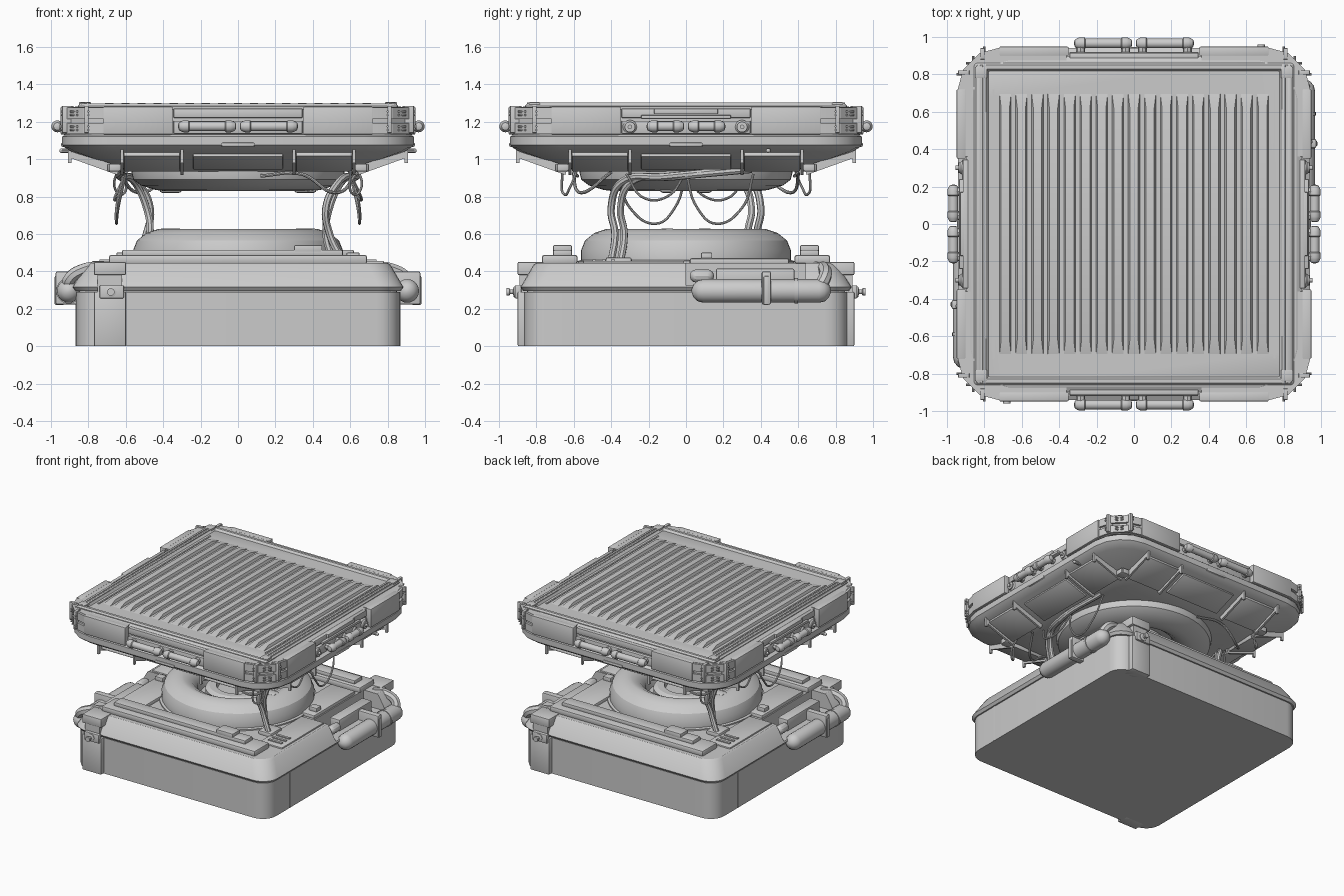
import bpy, bmesh, math
from mathutils import Matrix, Vector

if "Cube" in bpy.data.objects:
    bpy.data.objects.remove(bpy.data.objects["Cube"])

PI = math.pi

def finish(name, bm, turns=1):
    """Turn a bmesh into an object, repeated round z the given number of times."""
    bmesh.ops.recalc_face_normals(bm, faces=bm.faces)
    me = bpy.data.meshes.new(name)
    bm.to_mesh(me)
    bm.free()
    for k in range(turns):
        ob = bpy.data.objects.new(name, me)
        ob.rotation_euler.z = 2 * PI * k / turns
        bpy.context.collection.objects.link(ob)
    return ob

def box(name, x, y, z, bevel=0, turns=1, tilt=0):
    bm = bmesh.new()
    size = (x[1] - x[0], y[1] - y[0], z[1] - z[0])
    mid = (sum(x) / 2, sum(y) / 2, sum(z) / 2)
    bmesh.ops.create_cube(bm, size=1, matrix=Matrix.Diagonal((*size, 1)))
    if bevel:
        bmesh.ops.bevel(bm, geom=bm.edges[:], offset=bevel, segments=2, profile=0.5, affect='EDGES')
    bm.transform(Matrix.Translation(mid) @ Matrix.Rotation(tilt, 4, 'X'))
    return finish(name, bm, turns)

def skin(bm, rings, caps=True):
    vs = [[bm.verts.new(p) for p in r] for r in rings]
    n = len(vs[0])
    for a, b in zip(vs, vs[1:]):
        for i in range(n):
            bm.faces.new((a[i], a[(i + 1) % n], b[(i + 1) % n], b[i]))
    if caps:
        bm.faces.new(vs[0])
        bm.faces.new(vs[-1])

def loft(name, sections, seg=4):
    """Stack rounded rectangles (half x, half y, corner radius, z)."""
    bm, rings = bmesh.new(), []
    for hx, hy, r, z in sections:
        ring = []
        for q, (sx, sy) in enumerate(((1, 1), (-1, 1), (-1, -1), (1, -1))):
            for i in range(seg + 1):
                a = PI / 2 * (q + i / seg)
                ring.append((sx * (hx - r) + r * math.cos(a), sy * (hy - r) + r * math.sin(a), z))
        rings.append(ring)
    skin(bm, rings)
    return finish(name, bm)

def lathe(name, profile, n=48, m=Matrix(), turns=1):
    bm = bmesh.new()
    skin(bm, [[(r * math.cos(2 * PI * i / n), r * math.sin(2 * PI * i / n), z) for i in range(n)]
              for r, z in profile])
    bm.transform(m)
    return finish(name, bm, turns)

def rod(name, a, b, profile, n=16, turns=1):
    """Lathe from a to b; profile z below 0 counts back from the far end."""
    a, b = Vector(a), Vector(b)
    d = b - a
    prof = [(r, z if z >= 0 else d.length + z) for r, z in profile]
    m = Matrix.Translation(a) @ d.to_track_quat('Z', 'Y').to_matrix().to_4x4()
    return lathe(name, prof, n, m, turns)

def capsule(r):
    q = [(r * math.sin(t), r * (1 - math.cos(t))) for t in (0.15, 0.6, 1.1, PI / 2)]
    return q + [(a, -max(b, 1e-4)) for a, b in reversed(q)]

def cable(name, pts, r):
    cu = bpy.data.curves.new(name, 'CURVE')
    cu.dimensions, cu.bevel_depth, cu.bevel_resolution, cu.resolution_u = '3D', r, 2, 8
    sp = cu.splines.new('BEZIER')
    sp.bezier_points.add(len(pts) - 1)
    for bp, p in zip(sp.bezier_points, pts):
        bp.co = p
        bp.handle_left_type = bp.handle_right_type = 'AUTO'
    tmp = bpy.data.objects.new(name, cu)
    bpy.context.collection.objects.link(tmp)
    me = bpy.data.meshes.new_from_object(tmp.evaluated_get(bpy.context.evaluated_depsgraph_get()))
    bpy.data.objects.remove(tmp)
    bm = bmesh.new()
    bm.from_mesh(me)
    finish(name, bm, 2)

def corner_band(name, h, r, start, thick, z0, z1):
    """Strip that wraps one rounded corner, repeated on all four."""
    arc = [PI / 2 * (i / 3 - 1) for i in range(4)]
    def side(h, r):
        return [(start, -h)] + [(h - r + r * math.cos(a), r - h + r * math.sin(a)) for a in arc] + [(h, -start)]
    pts = side(h, r) + side(h - thick, r - thick * 0.5)[::-1]
    bm = bmesh.new()
    skin(bm, [[(x, y, z) for x, y in pts] for z in (z0, z1)])
    finish(name, bm, 4)

# ---- Base housing: lower walls, groove, chamfered lid with side notches
loft("base_walls", [(.865, .865, .12, 0), (.865, .865, .12, .29)], 6)
loft("base_groove", [(.85, .85, .11, .28), (.85, .85, .11, .31)], 6)
lid = loft("base_lid", [(.87, .87, .12, .295), (.885, .885, .13, .315), (.815, .815, .12, .435), (.80, .80, .11, .445)], 6)
for s in (1, -1):
    cut = box("notch_cutter", (s * .68, s * 1.0) if s > 0 else (-1, -.68),
              (0, .64) if s > 0 else (-.64, 0), (.325, .6))
    cut.hide_render = True
    mod = lid.modifiers.new("notch", 'BOOLEAN')
    mod.object, mod.solver = cut, 'EXACT'
    bpy.context.view_layer.objects.active = lid
    bpy.ops.object.modifier_apply(modifier=mod.name)
    bpy.data.objects.remove(cut)

# Corner latch columns and knobs
box("latch_column", (-.77, -.60), (-.90, -.80), (0, .29), .006, 2)
box("latch_column_top", (-.77, -.60), (-.90, -.74), (.38, .45), .006, 2)
box("latch_neck", (-.75, -.62), (-.89, -.80), (.29, .385), 0, 2)
box("latch_plate", (-.74, -.61), (-.915, -.88), (.255, .325), .006, 2)
rod("latch_knob", (-.68, -.90, .29), (-.68, -.96, .29), [(.03, 0), (.03, .02), (.012, .025), (.012, .04), (.02, .045), (.02, -.001)], turns=2)

# Side canisters with clamps and fittings
rod("side_canister", (.905, .03, .295), (.905, .775, .295), capsule(.063), 20, 2)
rod("canister_collar", (.905, .58, .295), (.905, .60, .295), [(.068, 0), (.068, -.001)], 20, 2)
box("canister_clamp", (.72, .975), (.405, .455), (.222, .40), .01, 2)
box("canister_bracket", (.93, .98), (.415, .445), (.22, .375), .006, 2)
box("notch_fitting", (.71, .80), (.16, .58), (.32, .415), .01, 2)
rod("notch_pipe", (.80, .02, .375), (.80, .15, .375), capsule(.035), 12, 2)
cable("canister_elbow", [(.905, .70, .30), (.90, .74, .36), (.82, .74, .41), (.72, .70, .42)], .035)

# Deck plates, front bars and seams
box("deck_bar", (-.69, .69), (-.77, -.58), (.44, .487), .012, 2)
box("deck_bar_step", (-.62, .56), (-.71, -.61), (.48, .515), .008, 2)
box("deck_bar_box", (.30, .45), (-.71, -.61), (.50, .54), .006, 2)
box("deck_side_plate", (.58, .78), (-.55, -.01), (.435, .456), .006, 2)
for i in range(3):
    box("deck_slat", (.62, .74), (-.50 + i * .05, -.48 + i * .05), (.45, .464), 0, 2)
box("deck_inner_plate", (.45, .67), (.02, .55), (.435, .47), .01, 2)
box("lid_panel_seam", (.55, .868), (-.575, -.565), (0, .29), 0, 2)
box("deck_latch", (.58, .65), (.08, .14), (.46, .50), .006, 2)

# ---- Lower and upper rings
lathe("lower_ring", [(.02, .47), (.28, .47), (.30, .55), (.34, .595), (.40, .625), (.43, .625), (.49, .605), (.54, .565), (.562, .51), (.562, .46), (.58, .455), (.58, .43)], 64)
lathe("lower_ring_core", [(.24, .46), (.24, .53), (.21, .55), (.16, .55), (.15, .52), (.02, .52)])
lathe("upper_ring", [(.02, .91), (.28, .91), (.30, .875), (.35, .84), (.40, .83), (.44, .835), (.52, .86), (.56, .89), (.57, .93), (.57, .97)], 64)
lathe("upper_ring_core", [(.22, .92), (.22, .87), (.19, .85), (.14, .85), (.13, .89), (.02, .89)])
box("lower_ring_lug", (.30, .42), (-.14, -.06), (.57, .63), .015, 2)
box("upper_ring_lug", (.30, .42), (-.14, -.06), (.82, .86), .015, 2)

# ---- Upper chassis: tapered belly and rim
loft("belly", [(.56, .56, .22, .935), (.64, .64, .22, .95), (.89, .89, .25, 1.04), (.925, .925, .26, 1.06), (.94, .94, .26, 1.075), (.94, .94, .26, 1.12), (.92, .92, .25, 1.132)], 4)
slope = -math.atan2(.09, .25)
for s in (-1, 1):
    lo, hi = sorted((s * .31, s * .61))
    box("belly_panel", (lo, hi), (-.885, -.64), (.972, 1.002), .006, 4, slope)
    for c in (.30, .62):
        box("belly_strap", (s * c - .008, s * c + .008), (-.90, -.63), (.96, 1.005), 0, 4, slope)
        box("strap_clip", (s * c - .008, s * c + .008), (-.91, -.89), (.98, 1.06), 0, 4)
    box("belly_foot", (s * .66 - .03, s * .66 + .03), (-.70, -.62), (.935, .975), .006, 4)
box("belly_center_panel", (-.24, .24), (-.86, -.65), (.977, .999), .006, 4, slope)
box("rim_notch", (-.09, .09), (-.946, -.90), (1.065, 1.09), .01, 4)
rod("rim_pin", (.88, .44, 1.045), (.955, .44, 1.045), capsule(.013), 10, 2)

# ---- Upper body with wrapped corner armour
loft("upper_body", [(.895, .895, .21, 1.125), (.895, .895, .21, 1.265), (.87, .87, .2, 1.28)], 3)
corner_band("corner_backing", .93, .23, .36, .06, 1.13, 1.278)
for z0, z1 in ((1.135, 1.192), (1.215, 1.275)):
    corner_band("corner_armour", .946, .24, .70, .03, z0, z1)
for c in ((-.72, -.35), (.35, .72)):
    box("side_armour", c, (-.948, -.90), (1.132, 1.28), .005, 4)
for s in (-1, 1):
    for c in (.80, .86):
        for z in (1.155, 1.175, 1.235, 1.255):
            y = -.946 + (0 if c < .83 else .05)
            rod("armour_bolt", (s * c, y + .04, z), (s * c, y - .004, z), [(.006, 0), (.006, -.001)], 6, 4)
    box("armour_hinge", (s * .81 - .012, s * .81 + .012), (-.94, -.88), (1.14, 1.285), .003, 4)

# Centre panels and paired grab handles on all four sides
box("center_panel", (-.345, .345), (-.915, -.88), (1.22, 1.27), .006, 4)
box("center_panel_low", (-.345, .345), (-.92, -.88), (1.135, 1.205), .006, 4)
for k, length in enumerate((.31, .20)):
    for s in (-1, 1):
        grip = [(.008, 0), (.02, .004), (.028, .018), (.032, .03), (.032, .055), (.026, .06)]
        prof = grip + [(r, -max(z, 1e-4)) for r, z in reversed(grip)]
        a, b = Vector((s * .01, -.966, 1.175)), Vector((s * (.01 + length), -.966, 1.175))
        R = Matrix.Rotation(k * PI / 2, 3, 'Z')
        rod("grab_handle", R @ a, R @ b, prof, 16, 2)
        for t in (.045, length - .025):
            rod("handle_mount", R @ Vector((s * t, -.88, 1.175)), R @ Vector((s * t, -.965, 1.175)), [(.024, 0), (.024, -.001)], 8, 2)
for y in (-.30, .30):
    rod("side_port", (.86, y, 1.172), (.955, y, 1.172), [(.037, 0), (.037, .06), (.028, .07), (.028, .078), (.012, .079), (.012, -.001)], 20, 2)
box("side_top_rail", (.90, .935), (-.24, .24), (1.215, 1.235), .004, 2)
box("side_top_cover", (.89, .93), (-.17, .17), (1.24, 1.27), .004, 2)

# ---- Ribbed top tray
loft("top_tray", [(.855, .86, .015, 1.14), (.855, .86, .015, 1.285), (.845, .85, .015, 1.297), (.79, .83, .01, 1.297), (.77, .81, .01, 1.268)], 2)
for x in (.80, .83):
    box("tray_rail", (x - .009, x + .009), (-.85, .85), (1.28, 1.303), .003, 2)
box("tray_side_lip", (.745, .757), (-.72, .72), (1.26, 1.285), 0, 2)
for y in (-.84, .78):
    box("rail_cap", (.785, .85), (y, y + .06), (1.285, 1.304), .003, 2)
for i in range(17):
    bm = bmesh.new()
    x = (i - 8) * .086
    skin(bm, [[(x - w, -l, z), (x + w, -l, z), (x + w, l, z), (x - w, l, z)]
              for w, l, z in ((.038, .74, 1.262), (.036, .735, 1.27), (.022, .62, 1.299))])
    finish("tray_rib", bm)
for g in (-.515, -.175, .175, .515):
    for i in range(7):
        x = g + (i - 3) * .045
        lathe("tray_stud", [(.011, 1.262), (.011, 1.273), (.007, 1.276)], 8, Matrix.Translation((x, -.785, 0)), 2)

# ---- Cables between base and chassis
for d in (0, .05):
    cable("main_cable", [(.56 - d, -.40 + d, .45), (.49 - d * .4, -.38 + d, .60), (.47 + d * .4, -.40 + d, .74), (.54 + d * .3, -.34 + d, .88), (.63, -.12 + d, .905), (.60, .30 + d, .945)], .02)
box("cable_socket", (.48, .60), (-.43, -.29), (.43, .475), .012, 2)
cable("thin_cable_long", [(.61, 0, .93), (.65, .06, .74), (.65, .16, .655), (.64, .30, .74), (.60, .36, .92)], .007)
cable("thin_cable_short", [(.60, -.32, .92), (.66, -.22, .79), (.64, -.10, .80), (.60, 0, .93)], .007)
cable("thin_cable_front", [(.64, -.58, .95), (.66, -.62, .85), (.62, -.65, .81), (.60, -.66, .95)], .007)
cable("thin_cable_sweep", [(.12, -.58, .91), (.34, -.60, .92), (.52, -.56, .82), (.64, -.40, .93)], .009)

# Smooth curved faces while keeping hard edges
for ob in bpy.context.collection.objects:
    ob.select_set(True)
bpy.context.view_layer.objects.active = lid
bpy.ops.object.shade_smooth_by_angle(angle=math.radians(28))
